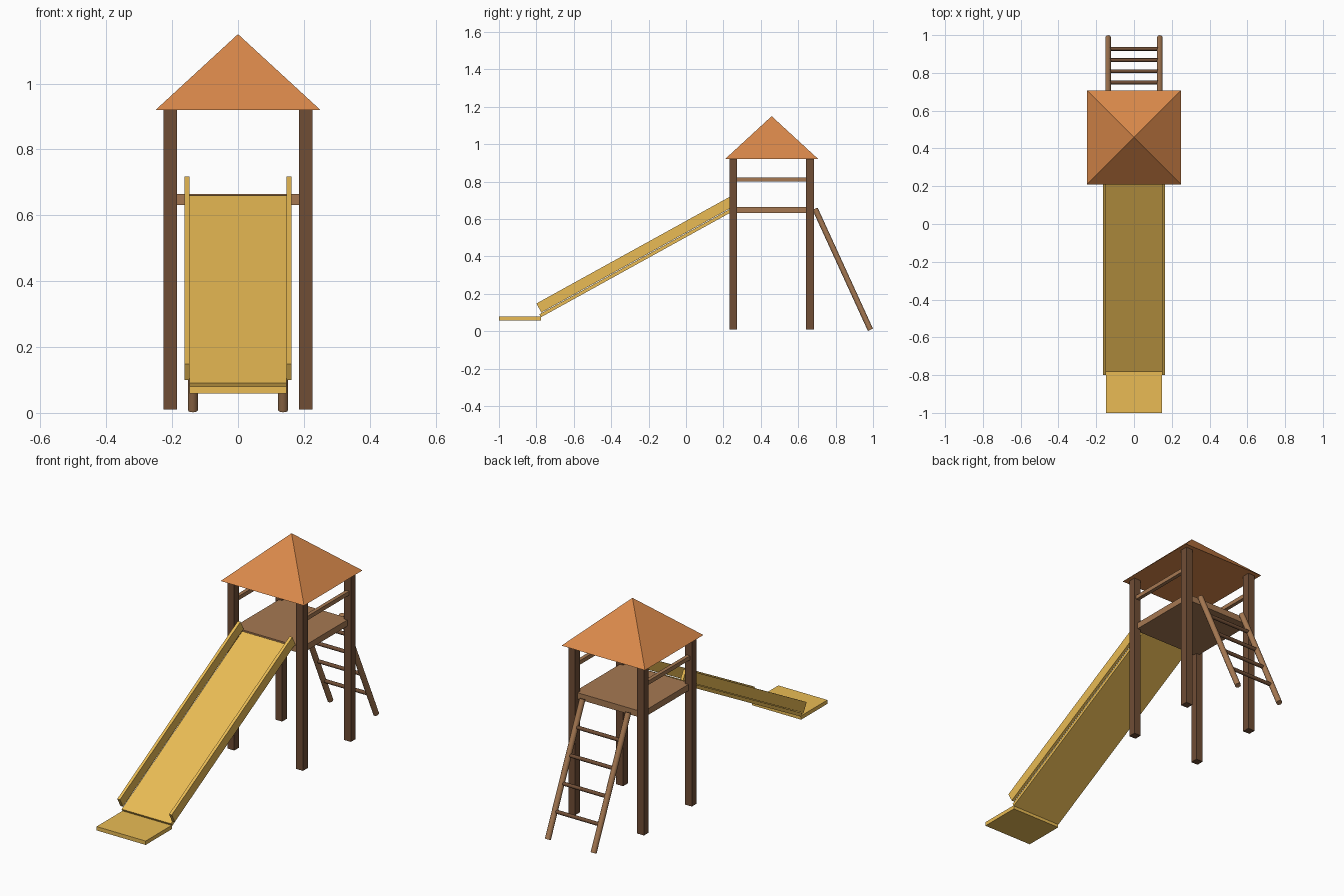
import bpy, math
from mathutils import Vector

if "Cube" in bpy.data.objects:
    bpy.data.objects.remove(bpy.data.objects["Cube"])


def mat(name, rgb):
    m = bpy.data.materials.new(name)
    m.diffuse_color = (*rgb, 1)
    m.use_nodes = True
    m.node_tree.nodes["Principled BSDF"].inputs["Base Color"].default_value = m.diffuse_color
    return m


DARK = mat("dark_wood", (0.16, 0.075, 0.036))
WOOD = mat("light_wood", (0.38, 0.19, 0.085))
YELLOW = mat("slide_yellow", (0.82, 0.50, 0.09))
ORANGE = mat("roof_orange", (0.70, 0.25, 0.07))


def finish(name, material):
    ob = bpy.context.object
    ob.name = name
    ob.data.materials.append(material)
    return ob


def box(name, centre, size, material, tilt=0):
    bpy.ops.mesh.primitive_cube_add(size=1, location=centre, rotation=(tilt, 0, 0))
    bpy.context.object.scale = size
    return finish(name, material)


def rod(name, a, b, radius, material):
    a, b = Vector(a), Vector(b)
    d = b - a
    bpy.ops.mesh.primitive_cylinder_add(vertices=12, radius=radius, depth=d.length,
                                        location=(a + b) / 2,
                                        rotation=d.to_track_quat('Z', 'Y').to_euler())
    finish(name, material)
    bpy.ops.object.shade_smooth_by_angle(angle=math.radians(40))


CY = 0.458  # tower centre along y

# Tower: posts, deck and side rails
for sx in (-1, 1):
    for sy, end in ((-1, "front"), (1, "back")):
        box(f"{end}_post", (sx * 0.206, CY + sy * 0.205, 0.465), (0.041, 0.041, 0.91), DARK)
    box("guard_rail", (sx * 0.205, CY, 0.812), (0.02, 0.41, 0.022), WOOD)
box("deck", (0, CY, 0.648), (0.41, 0.41, 0.034), WOOD)

# Pyramid roof
bpy.ops.mesh.primitive_cone_add(vertices=4, radius1=0.25 * math.sqrt(2), radius2=0, depth=0.23,
                                location=(0, CY, 1.035), rotation=(0, 0, math.pi / 4))
finish("roof", ORANGE)

# Slide: sloped bed, raised sides and flat run-out
tilt = math.atan(0.552)
up = Vector((0, -math.sin(tilt), math.cos(tilt)))
mid = Vector((0, -0.2685, 0.3755))  # middle of the bed's top surface
length = 1.178
box("slide_bed", mid - up * 0.009, (0.296, length, 0.018), YELLOW, tilt)
for sx in (-1, 1):
    along = Vector((0, math.cos(tilt), math.sin(tilt)))
    centre = mid + up * 0.0305 + along * 0.014 + Vector((sx * 0.155, 0, 0))
    box("slide_side", centre, (0.016, length, 0.055), YELLOW, tilt)
box("slide_runout", (0, -0.8875, 0.069), (0.294, 0.225, 0.021), YELLOW)

# Ladder: two leaning rails and four rungs
top, foot = Vector((0, 0.69, 0.655)), Vector((0, 0.986, 0.008))
for sx in (-1, 1):
    off = Vector((sx * 0.137, 0, 0))
    rod("ladder_rail", foot + off, top + off, 0.015, WOOD)
for i in range(1, 5):
    p = foot.lerp(top, i / 5)
    rod("ladder_rung", p - Vector((0.137, 0, 0)), p + Vector((0.137, 0, 0)), 0.01, DARK)
